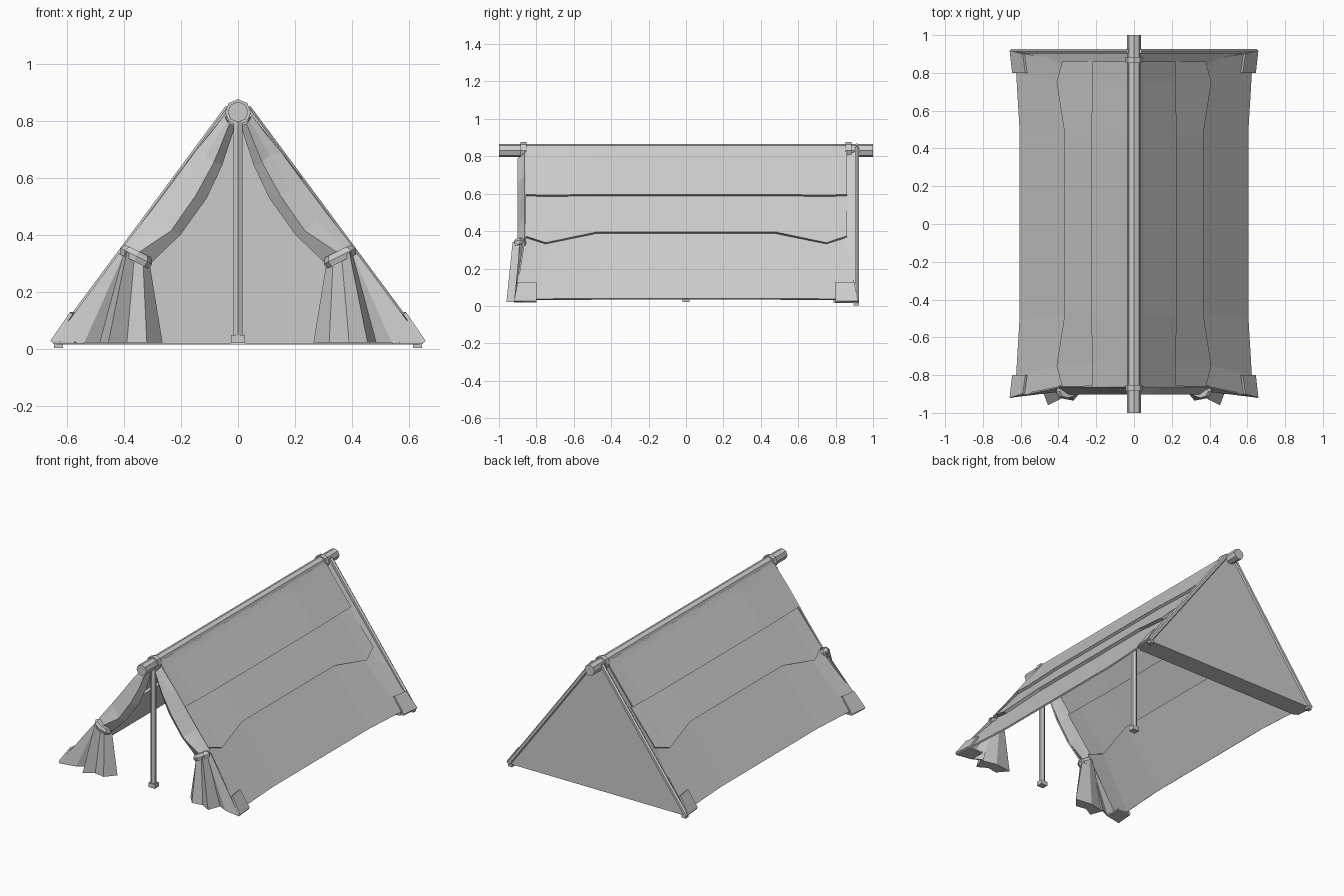
import bpy
from math import pi, cos, sin

if "Cube" in bpy.data.objects:
    bpy.data.objects.remove(bpy.data.objects["Cube"])


def make(name, verts, faces, mirror=False, thick=0):
    me = bpy.data.meshes.new(name)
    me.from_pydata(verts, [], faces)
    ob = bpy.data.objects.new(name, me)
    bpy.context.collection.objects.link(ob)
    if mirror:
        ob.modifiers.new("mirror", 'MIRROR').use_mirror_merge = False
    if thick:
        m = ob.modifiers.new("thickness", 'SOLIDIFY')
        m.thickness, m.offset = thick, 0
    return ob


def loft(name, rows, closed=False, caps=False, **kw):
    """Skin equal-length rows of points."""
    n = len(rows[0])
    faces = []
    for r in range(len(rows) - 1):
        for i in range(n if closed else n - 1):
            j = (i + 1) % n
            faces.append((r * n + i, r * n + j, (r + 1) * n + j, (r + 1) * n + i))
    if caps:
        faces += [tuple(reversed(range(n))), tuple(range((len(rows) - 1) * n, len(rows) * n))]
    return make(name, [p for row in rows for p in row], faces, **kw)


def cyl(name, r, depth, loc, sides=8, along_y=False):
    bpy.ops.mesh.primitive_cylinder_add(vertices=sides, radius=r, depth=depth, location=loc,
                                        rotation=(pi / 2 if along_y else 0, 0, 0))
    bpy.context.object.name = name


def box(name, size, loc):
    bpy.ops.mesh.primitive_cube_add(size=1, location=loc)
    ob = bpy.context.object
    ob.name, ob.scale = name, size
    return ob


# Ridge pole with a collar near each end
cyl("ridge_pole", 0.036, 2.0, (0, 0, 0.831), 8, True)
for y in (-0.868, 0.868):
    cyl("ridge_collar", 0.046, 0.032, (0, y, 0.83), 8, True)

# Upright poles with square feet
for y in (-0.875, 0.0):
    cyl("upright_pole", 0.019, 0.79, (0, y, 0.425), 6)
    box("pole_foot", (0.048, 0.04, 0.028), (0, y, 0.034))


# Roof cloth: each column runs from ridge to ground, with two stepped folds
def column(s, y_top, y_low, fold1, fold2, low):
    (a, b), (c, d) = fold1, fold2
    pts = [(0.03, 0.838), (0.05, 0.81), (a, b), (a - 0.015, b - 0.008),
           (c, d), (c - 0.018, d - 0.008), low]
    return [(x, s * (y_low if i == 6 else y_top), z) for i, (x, z) in enumerate(pts)]


half = [(0.86, 0.915, (0.214, 0.597), (0.375, 0.375), (0.648, 0.03)),
        (0.75, 0.80, (0.214, 0.594), (0.405, 0.34), (0.620, 0.035)),
        (0.48, 0.50, (0.222, 0.597), (0.362, 0.396), (0.602, 0.036))]
cols = [column(-1, *h) for h in half] + [column(1, *h) for h in reversed(half)]
loft("roof_cloth", cols, mirror=True, thick=0.01)

# Reinforced cloth patches at the four bottom corners
for s in (-1, 1):
    loft("corner_patch", [[(0.57, s * 0.80, 0.125), (0.64, s * 0.80, 0.024)],
                          [(0.585, s * 0.90, 0.125), (0.654, s * 0.92, 0.024)]],
         mirror=True, thick=0.012)
    loft("corner_turn_in", [[(0.54, s * 0.80, 0.022), (0.64, s * 0.80, 0.022)],
                            [(0.54, s * 0.90, 0.022), (0.65, s * 0.92, 0.022)]],
         mirror=True, thick=0.01)

# Back wall, wrapping forward under the roof, with a flap along the ground
make("back_wall", [(0, 0.915, 0.865), (-0.645, 0.915, 0.018), (0.645, 0.915, 0.018),
                   (0, 0.84, 0.845), (-0.615, 0.79, 0.018), (0.615, 0.79, 0.018)],
     [(0, 2, 1), (0, 1, 4, 3), (0, 3, 5, 2), (1, 2, 5, 4)], thick=0.01)

# Slim rails edging the back wall, with pegs at the ground
rails = []
for x, z in ((0.03, 0.845), (0.643, 0.018)):
    rails.append([(x + 0.013 * cos(k * pi / 3), 0.915 + 0.013 * sin(k * pi / 3),
                   z + 0.008 * cos(k * pi / 3)) for k in range(6)])
loft("back_rail", rails, closed=True, caps=True, mirror=True)
for s in (-1, 1):
    box("corner_peg", (0.03, 0.03, 0.02), (s * 0.63, 0.91, 0.012))

# Front curtains: outer edge, body, crease and inner hem at each height
rows = [[(0.045, 0.815), (0.038, 0.80), (0.03, 0.79), (0.012, 0.785)],
        [(0.15, 0.69), (0.11, 0.68), (0.085, 0.655), (0.058, 0.645)],
        [(0.235, 0.575), (0.19, 0.56), (0.148, 0.54), (0.112, 0.53)],
        [(0.31, 0.475), (0.27, 0.45), (0.235, 0.415), (0.205, 0.40)],
        [(0.40, 0.36), (0.385, 0.345), (0.36, 0.33), (0.315, 0.295)]]
depth = (-0.86, -0.878, -0.898, -0.87)
loft("front_curtain", [[(x, y, z) for (x, z), y in zip(r, depth)] for r in rows],
     mirror=True, thick=0.008)

# Gathered curtain skirts, flaring from the tie to the ground
hem = [(0.265, -0.87), (0.32, -0.935), (0.39, -0.922), (0.455, -0.96), (0.485, -0.88), (0.38, -0.855)]
top = [(0.357 + (x - 0.375) * 0.42, -0.885 + (y + 0.9) * 0.7, 0.325 + (x - 0.375) * 0.2) for x, y in hem]
loft("curtain_skirt", [[(x, y, 0.022) for x, y in hem], top], closed=True, caps=True, mirror=True)

# Tie bands around the gathers
bands = []
for dz, r in ((-0.018, 0.05), (0.0, 0.056), (0.018, 0.044)):
    bands.append([(0.357 + r * cos(k * pi / 4) - dz * 0.4, -0.887 + 0.75 * r * sin(k * pi / 4),
                   0.325 + dz + 0.5 * r * cos(k * pi / 4)) for k in range(8)])
loft("curtain_tie", bands, closed=True, caps=True, mirror=True)

# Corner gores between the skirts and the roof edge
loft("corner_gore", [[(0.385, -0.875, 0.34), (0.40, -0.885, 0.335), (0.41, -0.865, 0.345)],
                     [(0.475, -0.87, 0.022), (0.54, -0.90, 0.022), (0.648, -0.915, 0.025)]],
     mirror=True, thick=0.008)
